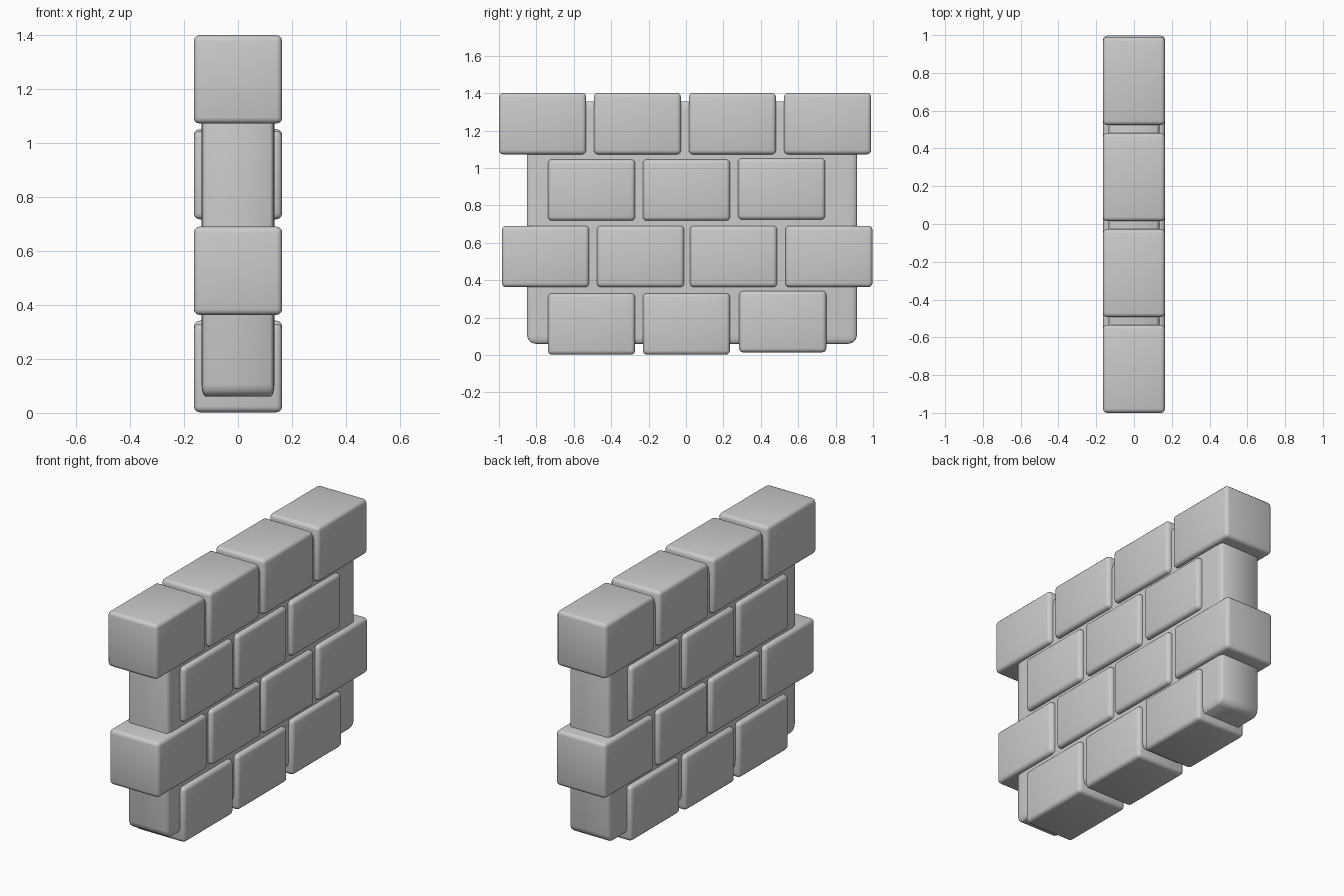
import bpy, bmesh
from mathutils import Vector

if "Cube" in bpy.data.objects:
    bpy.data.objects.remove(bpy.data.objects["Cube"])


def rounded_block(name, centre, size, radius):
    """Box with rounded edges; radius is given per axis."""
    bm = bmesh.new()
    bmesh.ops.create_cube(bm, size=1.0)
    # bevel in a space where the radius is equal on all axes, then scale
    for v in bm.verts:
        v.co = Vector(v.co[i] * size[i] / radius[i] for i in range(3))
    bmesh.ops.bevel(bm, geom=bm.edges[:], offset=1.0, segments=3,
                    profile=0.5, affect='EDGES')
    for v in bm.verts:
        v.co = Vector(v.co[i] * radius[i] for i in range(3))
    for f in bm.faces:
        f.smooth = True
    mesh = bpy.data.meshes.new(name)
    bm.to_mesh(mesh)
    bm.free()
    obj = bpy.data.objects.new(name, mesh)
    obj.location = centre
    bpy.context.collection.objects.link(obj)
    return obj


# mortar core
rounded_block("mortar_core", (0, 0.032, 0.708), (0.27, 1.764, 1.296),
              (0.015, 0.045, 0.045))

# bricks: each course lists (y centre, z centre)
courses = [
    [(-0.505, 0.166), (0.002, 0.166), (0.517, 0.178)],
    [(-0.751, 0.527), (-0.243, 0.527), (0.254, 0.527), (0.764, 0.527)],
    [(-0.505, 0.882), (0.002, 0.882), (0.511, 0.888)],
    [(-0.767, 1.237), (-0.26, 1.237), (0.248, 1.237), (0.757, 1.237)],
]
for row, course in enumerate(courses):
    for col, (y, z) in enumerate(course):
        rounded_block(f"brick_{row + 1}_{col + 1}", (0, y, z),
                      (0.328, 0.466, 0.328), (0.022, 0.022, 0.022))
